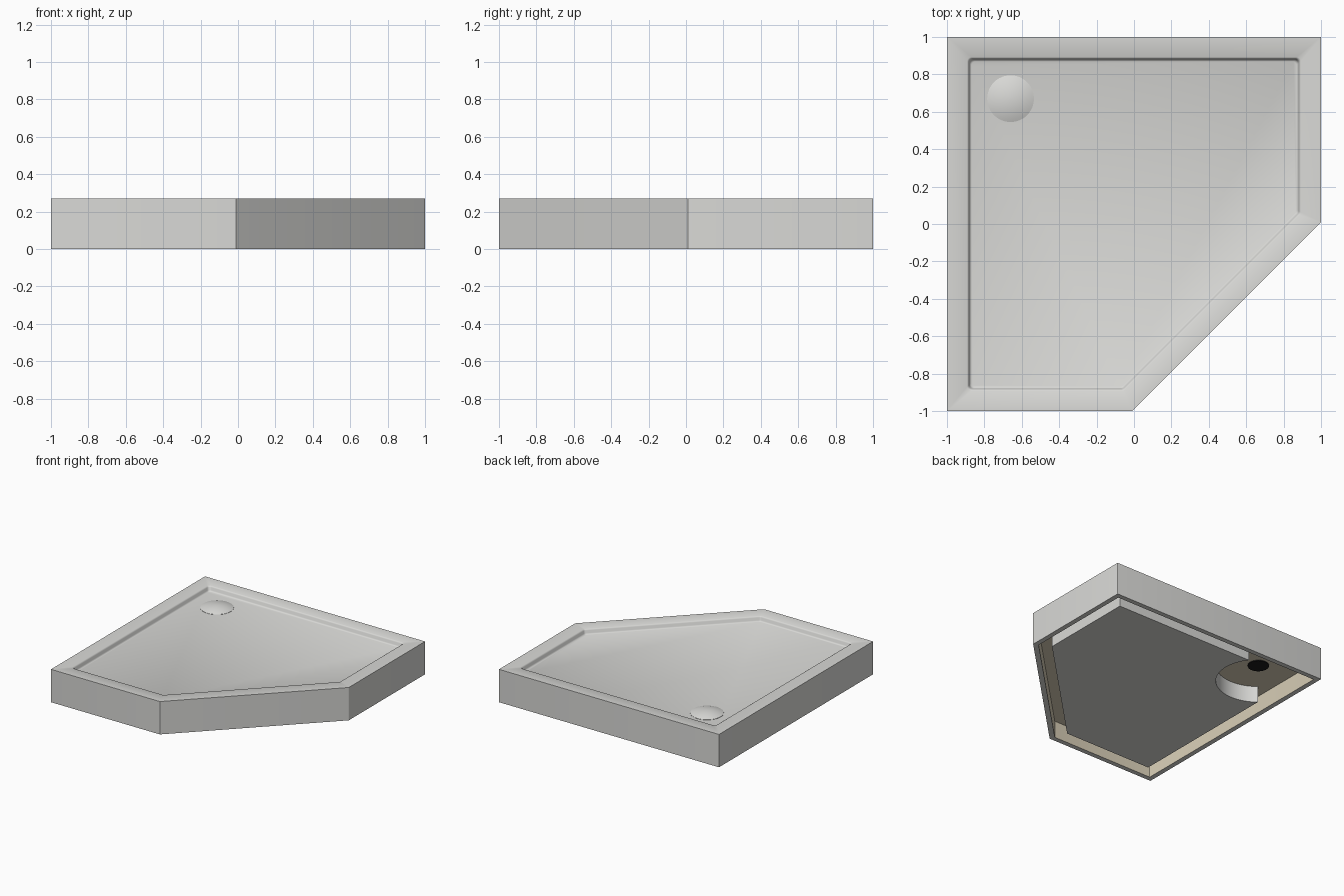
import bpy, bmesh
from math import sin, cos, radians, asin, acos, pi, sqrt

default = bpy.data.objects.get("Cube")
if default:
    bpy.data.objects.remove(default, do_unlink=True)


def material(name, r, g, b):
    m = bpy.data.materials.new(name)
    m.use_nodes = True
    m.diffuse_color = (r, g, b, 1)
    m.node_tree.nodes["Principled BSDF"].inputs["Base Color"].default_value = (r, g, b, 1)
    return m


grey = material("light grey acrylic", 0.70, 0.70, 0.68)
beige = material("beige backing", 0.70, 0.63, 0.48)
black = material("black drain", 0.01, 0.01, 0.01)

TOP, FLOOR, UNDER = 0.27, 0.23, 0.14
DRAIN = (-0.66, 0.67)

# The plan is five sides, each an outward angle and a distance from the centre
SIDES = [(0, 1), (90, 1), (180, 1), (270, 1), (315, 0.70)]


def corner(i, inset):
    """Point where side i meets the next one, with both moved inwards."""
    a, p = SIDES[i]
    b, q = SIDES[(i + 1) % len(SIDES)]
    a, b, p, q = radians(a), radians(b), p - inset, q - inset
    d = sin(b - a)
    return (p * sin(b) - q * sin(a)) / d, (q * cos(a) - p * cos(b)) / d


def plan(inset, radius, steps=6):
    """Outline of the tray, inset and with rounded corners."""
    points = []
    for i, (a, _) in enumerate(SIDES):
        cx, cy = corner(i, inset + radius)
        turn = (SIDES[(i + 1) % len(SIDES)][0] - a) % 360
        for k in range(steps + 1):
            t = radians(a + turn * k / steps)
            points.append((cx + radius * cos(t), cy + radius * sin(t)))
    return points


def circle(r, n=48):
    return [(DRAIN[0] + r * cos(2 * pi * k / n), DRAIN[1] + r * sin(2 * pi * k / n))
            for k in range(n)]


def loft(name, rings, mats, backing_from=None):
    """Join (outline, z) rings into a closed solid."""
    bm = bmesh.new()
    loops = [[bm.verts.new((x, y, z)) for x, y in pts] for pts, z in rings]
    bm.faces.new(loops[0][::-1])
    for j, (lo, hi) in enumerate(zip(loops, loops[1:])):
        for k in range(len(lo)):
            n = (k + 1) % len(lo)
            f = bm.faces.new((lo[k], lo[n], hi[n], hi[k]))
            if backing_from is not None and j < backing_from:
                f.material_index = 1
    bm.faces.new(loops[-1])
    bm.faces.ensure_lookup_table()
    if backing_from is not None:
        bm.faces[0].material_index = 1
    bmesh.ops.recalc_face_normals(bm, faces=bm.faces)
    me = bpy.data.meshes.new(name)
    bm.to_mesh(me)
    bm.free()
    for m in mats:
        me.materials.append(m)
    ob = bpy.data.objects.new(name, me)
    bpy.context.collection.objects.link(ob)
    bpy.ops.object.select_all(action="DESELECT")
    ob.select_set(True)
    bpy.context.view_layer.objects.active = ob
    bpy.ops.object.shade_smooth_by_angle(angle=radians(35))
    return ob


# Tray shell: recessed underside, skirt, flat rim, rounded step and floor
SHARP = 0.002
loft("tray_shell", [
    (plan(0.04, SHARP), UNDER),
    (plan(0.04, SHARP), 0),
    (plan(0, SHARP), 0),
    (plan(0, SHARP), TOP),
    (plan(0.108, 0.022), TOP),
    (plan(0.113, 0.022), TOP - 0.003),
    (plan(0.117, 0.022), TOP - 0.010),
    (plan(0.121, 0.022), FLOOR + 0.010),
    (plan(0.125, 0.022), FLOOR + 0.003),
    (plan(0.131, 0.022), FLOOR),
], [grey, beige], backing_from=1)

# Base panel: fills the underside, with a round bite around the drain
INSET, BITE = 0.137, 0.32
edge = 1 - INSET
start = asin((edge - DRAIN[1]) / BITE)
end = -acos((-edge - DRAIN[0]) / BITE)
outline = [corner(0, INSET)]
for k in range(33):
    t = start + (end - start) * k / 32
    outline.append((DRAIN[0] + BITE * cos(t), DRAIN[1] + BITE * sin(t)))
outline += [corner(i, INSET) for i in (2, 3, 4)]
loft("base_panel", [(outline, 0.005), (outline, UNDER)], [grey])

# Drain cover: shallow dome on the floor
R, RISE = 0.125, 0.025
loft("drain_cover", [(circle(R), FLOOR - 0.002)] + [
    (circle(R * s), FLOOR + 0.002 + RISE * (1 - s * s))
    for s in (1, 0.9, 0.75, 0.6, 0.45, 0.3, 0.15, 0.03)], [grey])

# Drain outlet: dark disc on the underside
loft("drain_outlet", [(circle(0.08), UNDER - 0.006), (circle(0.08), UNDER)], [black])
